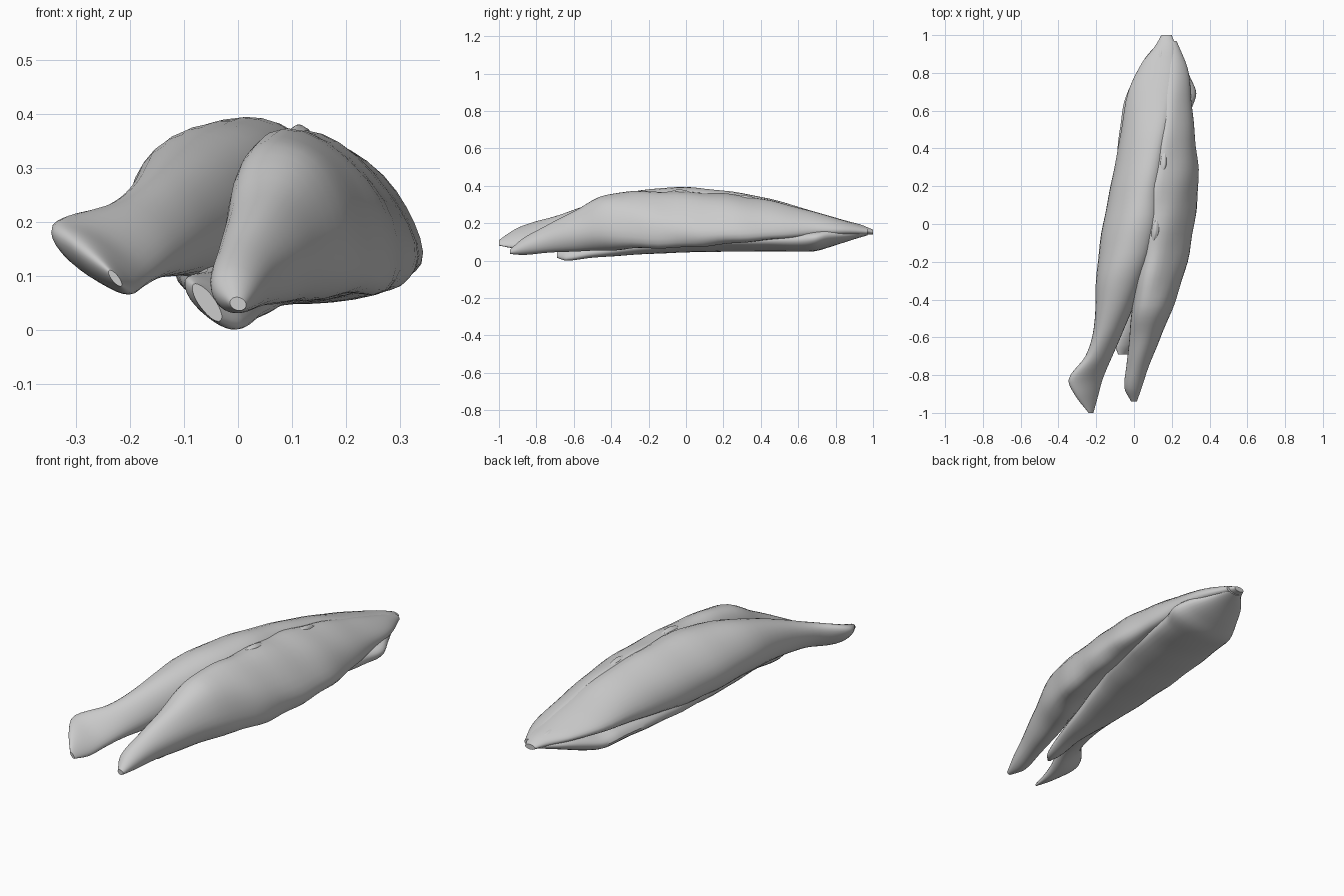
import bpy, bmesh, math

SIDES = 28
STEPS = 5


def catmull(p0, p1, p2, p3, t):
    """Non-uniform cubic through stations, keyed on the first value (y)."""
    h = p2[0] - p1[0]
    out = [p1[0] + h * t]
    for a, b, c, d in zip(p0[1:], p1[1:], p2[1:], p3[1:]):
        m1 = (c - a) / max(p2[0] - p0[0], 1e-6) * h
        m2 = (d - b) / max(p3[0] - p1[0], 1e-6) * h
        t2, t3 = t * t, t * t * t
        out.append((2*t3 - 3*t2 + 1)*b + (t3 - 2*t2 + t)*m1 + (3*t2 - 2*t3)*c + (t3 - t2)*m2)
    return out


def muscle(name, stations, ripple=0.0):
    """Loft leaning oval sections: y, x min, x max, z min, z max, lean in degrees."""
    rows = []
    n = len(stations)
    for i in range(n - 1):
        quad = [stations[min(max(i + k, 0), n - 1)] for k in (-1, 0, 1, 2)]
        rows += [catmull(*quad, s / STEPS) for s in range(STEPS)]
    rows.append(stations[-1])

    bm = bmesh.new()
    rings = []
    for y, x0, x1, z0, z1, lean in rows:
        ring = []
        fade = max(0.0, 1 - y * y)
        for k in range(SIDES):
            a = 2 * math.pi * k / SIDES
            # diagonal fibre ripples, fading at the ends
            s = 1 + ripple * fade * math.sin(3 * a + 17 * y) * math.cos(2 * a - 9 * y)
            ring.append(bm.verts.new((
                (x0 + x1) / 2 + (x1 - x0) / 2 * math.cos(a) * s,
                y,
                (z0 + z1) / 2 + (z1 - z0) / 2 * math.sin(a + math.radians(lean)) * s)))
        rings.append(ring)
    for r0, r1 in zip(rings, rings[1:]):
        for k in range(SIDES):
            j = (k + 1) % SIDES
            bm.faces.new((r0[k], r0[j], r1[j], r1[k]))
    bm.faces.new(rings[0])
    bm.faces.new(rings[-1])
    bmesh.ops.recalc_face_normals(bm, faces=bm.faces)
    mesh = bpy.data.meshes.new(name)
    bm.to_mesh(mesh)
    bm.free()
    obj = bpy.data.objects.new(name, mesh)
    bpy.context.collection.objects.link(obj)
    bpy.ops.object.select_all(action='DESELECT')
    obj.select_set(True)
    bpy.context.view_layer.objects.active = obj
    bpy.ops.object.shade_smooth_by_angle(angle=math.radians(40))
    return obj


# Long left head with a flared tendon at the front
muscle("left_muscle_head", [
    (-1.00, -0.24, -0.215, 0.08, 0.11, -50),
    (-0.91, -0.31, -0.19, 0.065, 0.17, -50),
    (-0.82, -0.345, -0.165, 0.075, 0.205, -42),
    (-0.70, -0.258, -0.115, 0.095, 0.237, -25),
    (-0.55, -0.213, -0.05, 0.10, 0.29, -10),
    (-0.30, -0.20, 0.05, 0.10, 0.365, 2),
    (-0.05, -0.172, 0.12, 0.10, 0.393, 16),
    (0.20, -0.125, 0.14, 0.11, 0.373, 24),
    (0.45, -0.075, 0.175, 0.132, 0.33, 28),
    (0.70, -0.03, 0.215, 0.15, 0.258, 25),
    (0.85, 0.04, 0.225, 0.15, 0.215, 20),
    (0.94, 0.11, 0.22, 0.14, 0.19, 10),
    (1.00, 0.145, 0.20, 0.14, 0.165, 0),
], 0.02)

# Right head, leaning in toward the seam
muscle("right_muscle_head", [
    (-0.94, -0.015, 0.015, 0.035, 0.06, -10),
    (-0.87, -0.05, 0.04, 0.03, 0.12, -5),
    (-0.75, -0.04, 0.08, 0.04, 0.185, -5),
    (-0.60, -0.025, 0.14, 0.05, 0.265, -8),
    (-0.43, -0.01, 0.21, 0.055, 0.352, -14),
    (-0.20, 0.03, 0.285, 0.065, 0.368, -28),
    (0.05, 0.06, 0.325, 0.075, 0.368, -36),
    (0.25, 0.085, 0.34, 0.09, 0.352, -36),
    (0.45, 0.12, 0.325, 0.11, 0.32, -36),
    (0.65, 0.15, 0.305, 0.13, 0.27, -34),
    (0.82, 0.17, 0.285, 0.14, 0.222, -30),
    (0.97, 0.17, 0.225, 0.14, 0.175, -10),
], 0.04)

# Flat muscle underneath, narrow tip at the front, flap at the back
muscle("deep_muscle", [
    (-0.69, -0.085, -0.03, 0.015, 0.085, -50),
    (-0.64, -0.10, 0.01, 0.00, 0.10, -45),
    (-0.50, -0.08, 0.05, 0.015, 0.11, -25),
    (-0.20, -0.11, 0.125, 0.035, 0.15, -5),
    (0.10, -0.11, 0.215, 0.045, 0.17, 0),
    (0.40, -0.085, 0.275, 0.05, 0.175, 0),
    (0.60, -0.06, 0.305, 0.048, 0.175, 0),
    (0.69, -0.035, 0.332, 0.05, 0.17, 8),
    (0.77, 0.0, 0.30, 0.072, 0.18, 10),
    (0.88, 0.06, 0.25, 0.108, 0.175, 0),
    (0.97, 0.14, 0.215, 0.135, 0.165, 0),
], 0.03)


# Ragged connective strands along the seam on top
for i, (y, x, z) in enumerate([(-0.02, 0.115, 0.37), (0.33, 0.155, 0.34), (0.88, 0.14, 0.198)]):
    muscle(f"seam_strand_{i + 1}", [
        (y - 0.09, x - 0.02, x - 0.015, z - 0.02, z - 0.01, 0),
        (y - 0.03, x - 0.02, x + 0.015, z - 0.02, z + 0.008, 0),
        (y + 0.03, x - 0.012, x + 0.018, z - 0.025, z, 0),
        (y + 0.09, x + 0.015, x + 0.02, z - 0.035, z - 0.03, 0),
    ], 0.15)
